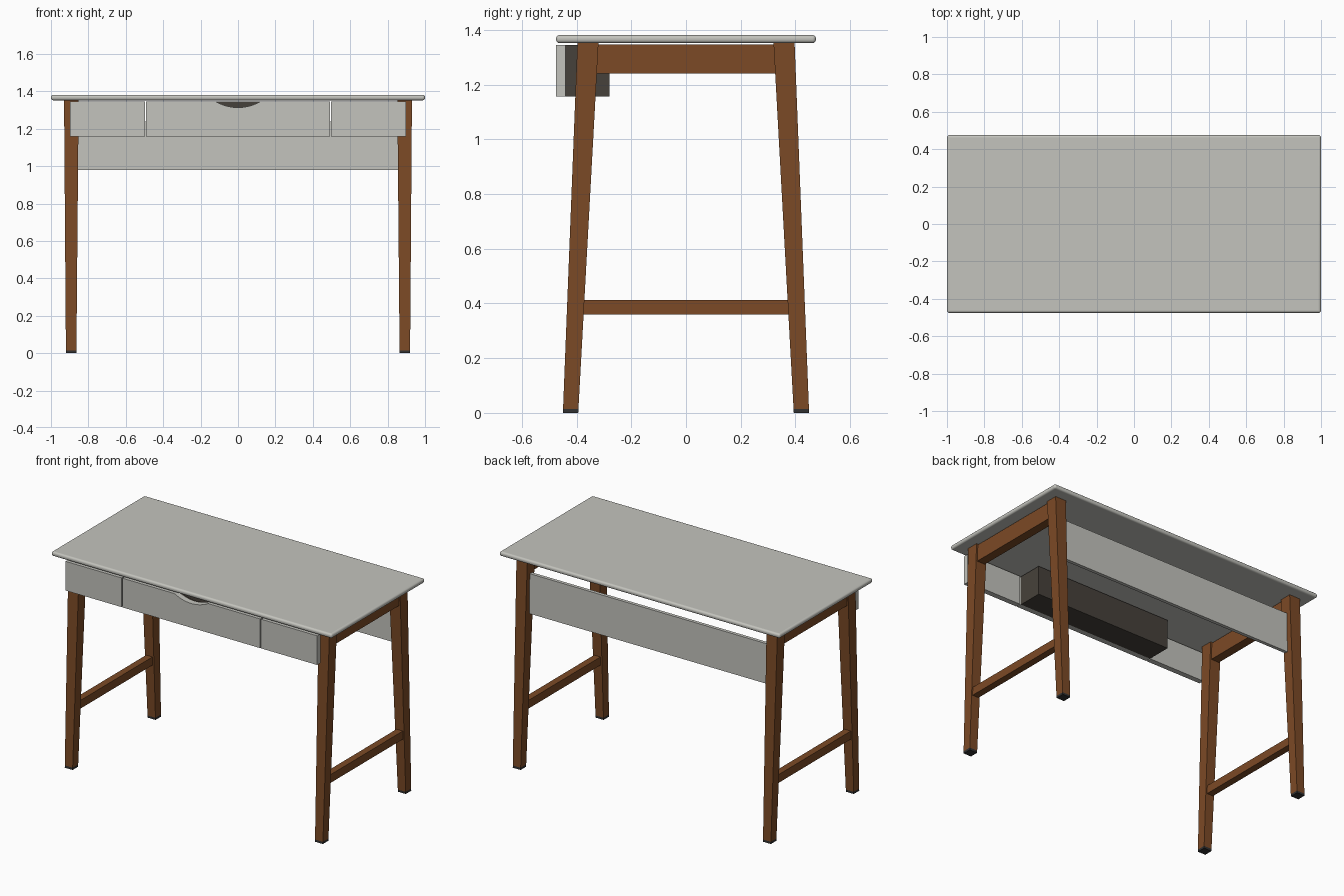
import bpy, bmesh, math

if "Cube" in bpy.data.objects:
    bpy.data.objects.remove(bpy.data.objects["Cube"])


def material(name, rgb):
    m = bpy.data.materials.new(name)
    m.diffuse_color = (*rgb, 1)
    m.use_nodes = True
    m.node_tree.nodes["Principled BSDF"].inputs["Base Color"].default_value = m.diffuse_color
    return m


GREY = material("pale grey paint", (0.55, 0.55, 0.51))
WOOD = material("brown wood", (0.20, 0.068, 0.019))
DARK = material("dark drawer", (0.062, 0.053, 0.043))
FOOT = material("black rubber", (0.03, 0.03, 0.03))


def finish(name, bm, mat, mirror=(False, False)):
    bmesh.ops.recalc_face_normals(bm, faces=bm.faces)
    me = bpy.data.meshes.new(name)
    bm.to_mesh(me)
    bm.free()
    me.materials.append(mat)
    ob = bpy.data.objects.new(name, me)
    bpy.context.collection.objects.link(ob)
    if any(mirror):
        mod = ob.modifiers.new("mirror", 'MIRROR')
        mod.use_axis = (mirror[0], mirror[1], False)
        mod.use_mirror_merge = False
    return ob


def loft(name, low, high, z0, z1, mat, mirror=(False, False)):
    """Block between two rectangles (x0, x1, y0, y1) at heights z0 and z1."""
    bm = bmesh.new()
    bmesh.ops.create_cube(bm, size=1)
    for v in bm.verts:
        r, z = (high, z1) if v.co.z > 0 else (low, z0)
        v.co = (r[1] if v.co.x > 0 else r[0], r[3] if v.co.y > 0 else r[2], z)
    return finish(name, bm, mat, mirror)


def box(name, x0, x1, y0, y1, z0, z1, mat, mirror=(False, False)):
    r = (x0, x1, y0, y1)
    return loft(name, r, r, z0, z1, mat, mirror)


def notched_panel(name, half, y0, y1, z0, z1, mat):
    """Upright panel with a shallow curved finger notch in its top edge."""
    w, depth, n = 0.12, 0.032, 20
    pts = [(-half, z1), (-half, z0), (half, z0), (half, z1)]
    for i in range(n + 1):
        x = w - 2 * w * i / n
        pts.append((x, z1 - depth * (1 - (x / w) ** 2)))
    bm = bmesh.new()
    face = bm.faces.new([bm.verts.new((x, y0, z)) for x, z in pts])
    ext = bmesh.ops.extrude_face_region(bm, geom=[face])
    for g in ext["geom"]:
        if isinstance(g, bmesh.types.BMVert):
            g.co.y = y1
    return finish(name, bm, mat)


# Table top with rounded edges
top = box("table_top", -1, 1, -0.475, 0.475, 1.352, 1.381, GREY)
bev = top.modifiers.new("round edge", 'BEVEL')
bev.width, bev.segments = 0.0125, 5
bpy.context.view_layer.objects.active = top
top.select_set(True)
bpy.ops.object.shade_smooth_by_angle(angle=math.radians(35))

# Splayed tapered legs with rubber feet
BOTTOM = (0.864, 0.92, -0.450, -0.394)
UPPER = (0.852, 0.93, -0.397, -0.32)
Z_FOOT, Z_TOP = 0.014, 1.352
t = Z_FOOT / Z_TOP
CUT = tuple(a + (b - a) * t for a, b in zip(BOTTOM, UPPER))
loft("legs", CUT, UPPER, Z_FOOT, Z_TOP, WOOD, (True, True))
loft("feet", BOTTOM, CUT, 0, Z_FOOT, FOOT, (True, True))

# Side rails under the top and low stretchers
loft("side_rails", (0.862, 0.92, -0.335, 0.335), (0.862, 0.92, -0.33, 0.33),
     1.24, 1.347, WOOD, (True, False))
loft("stretchers", (0.87, 0.915, -0.385, 0.385), (0.87, 0.915, -0.382, 0.382),
     0.36, 0.413, WOOD, (True, False))

# Back panel between the rear legs
box("back_panel", -0.862, 0.862, 0.35, 0.372, 0.98, 1.238, GREY)

# Front panels: fixed side pieces and the drawer front
box("side_fronts", 0.498, 0.897, -0.475, -0.44, 1.157, 1.345, GREY, (True, False))
notched_panel("drawer_front", 0.491, -0.475, -0.44, 1.157, 1.345, GREY)

# Dark drawer box, open at the top
notched_panel("drawer_inner_front", 0.491, -0.44, -0.428, 1.157, 1.345, DARK)
box("drawer_sides", 0.479, 0.491, -0.428, -0.28, 1.157, 1.345, DARK, (True, False))
box("drawer_back", -0.479, 0.479, -0.292, -0.28, 1.157, 1.345, DARK)
box("drawer_bottom", -0.479, 0.479, -0.428, -0.292, 1.157, 1.169, DARK)
